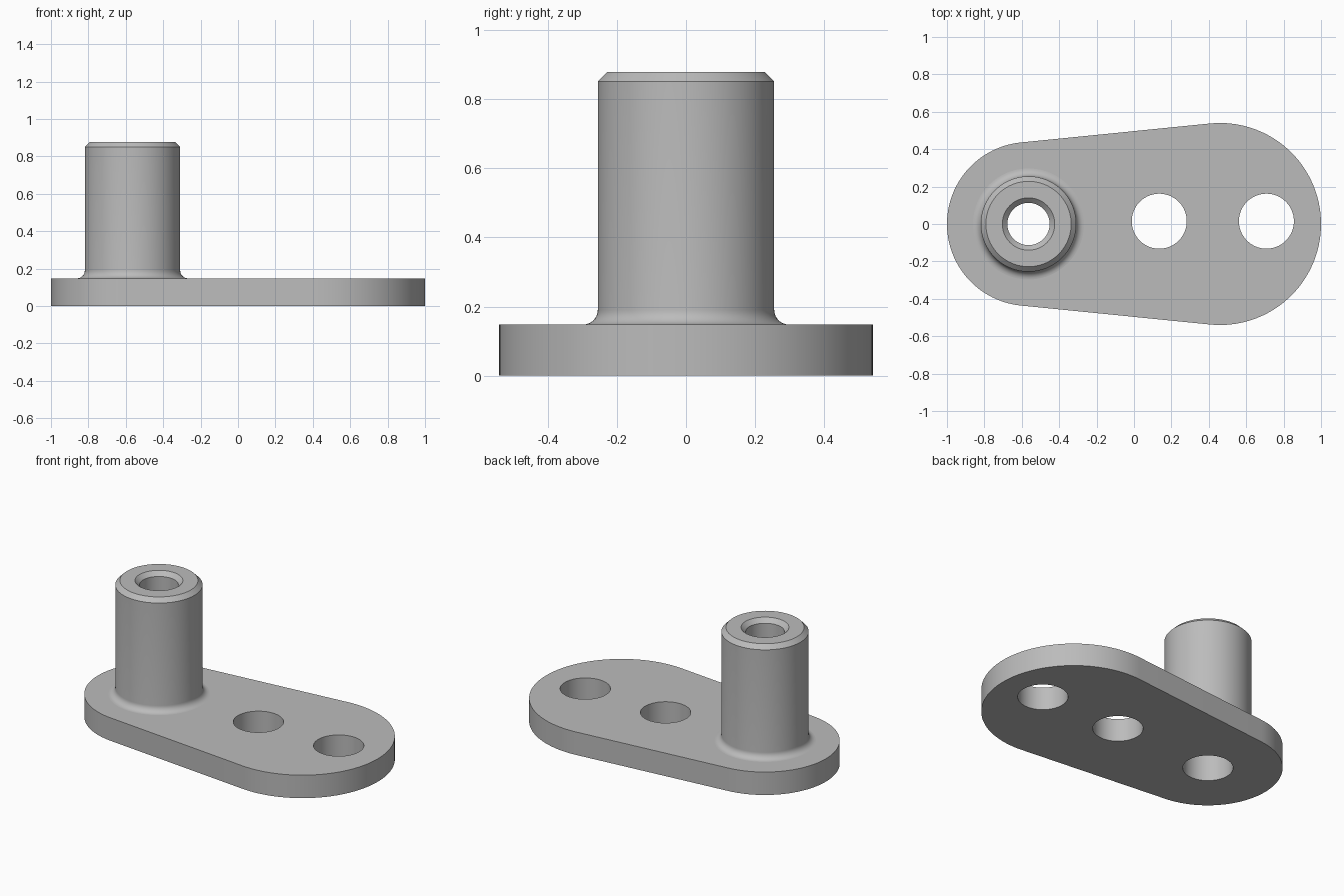
import bpy, bmesh
from math import sin, cos, pi, asin

default = bpy.data.objects.get("Cube")
if default:
    bpy.data.objects.remove(default, do_unlink=True)

SEG = 96
PLATE_TOP = 0.148
POST_X = -0.564
POST_R = 0.255
POST_TOP = 0.878
CHAMFER = 0.027
FILLET = 0.042

metal = bpy.data.materials.new("grey metal")
metal.use_nodes = True
colour = (0.5, 0.5, 0.5, 1)
metal.diffuse_color = colour
metal.node_tree.nodes["Principled BSDF"].inputs["Base Color"].default_value = colour


def make_object(name, bm):
    bmesh.ops.recalc_face_normals(bm, faces=bm.faces)
    mesh = bpy.data.meshes.new(name)
    bm.to_mesh(mesh)
    bm.free()
    mesh.materials.append(metal)
    obj = bpy.data.objects.new(name, mesh)
    bpy.context.collection.objects.link(obj)
    return obj


def turned(name, x, y, profile):
    """Solid of revolution from (radius, z) points, capped at both ends."""
    bm = bmesh.new()
    rings = [[bm.verts.new((x + r * cos(2 * pi * i / SEG), y + r * sin(2 * pi * i / SEG), z))
              for i in range(SEG)] for r, z in profile]
    for a, b in zip(rings, rings[1:]):
        for i in range(SEG):
            j = (i + 1) % SEG
            bm.faces.new((a[i], a[j], b[j], b[i]))
    bm.faces.new(rings[0])
    bm.faces.new(rings[-1])
    return make_object(name, bm)


def combine(target, other, operation):
    mod = target.modifiers.new(other.name, 'BOOLEAN')
    mod.object = other
    mod.operation = operation
    mod.solver = 'EXACT'
    bpy.context.view_layer.objects.active = target
    bpy.ops.object.modifier_apply(modifier=mod.name)
    bpy.data.objects.remove(other, do_unlink=True)


def arc(cx, r, start, end, steps):
    return [(cx + r * cos(start + (end - start) * i / steps),
             r * sin(start + (end - start) * i / steps)) for i in range(steps + 1)]


# Base plate: two end arcs joined by their common tangents
small_r, big_r, big_x = 0.438, 0.54, 0.46
small_x = small_r - 1
tangent = pi / 2 + asin((big_r - small_r) / (big_x - small_x))
outline = arc(big_x, big_r, -tangent, tangent, 64)
outline += arc(small_x, small_r, tangent, 2 * pi - tangent, 56)
bm = bmesh.new()
base = bm.faces.new([bm.verts.new((x, y, 0)) for x, y in outline])
extruded = bmesh.ops.extrude_face_region(bm, geom=[base], use_keep_orig=True)
bmesh.ops.translate(bm, vec=(0, 0, PLATE_TOP),
                    verts=[v for v in extruded["geom"] if isinstance(v, bmesh.types.BMVert)])
bracket = make_object("base_plate_with_post", bm)

# Post with a fillet at its foot and a chamfer at its top
foot = POST_R + FILLET
profile = [(foot, PLATE_TOP / 2)]
for i in range(9):
    a = pi / 2 * i / 8
    profile.append((foot - FILLET * sin(a), PLATE_TOP + FILLET * (1 - cos(a))))
profile += [(POST_R, POST_TOP - CHAMFER), (POST_R - CHAMFER, POST_TOP)]
combine(bracket, turned("post", POST_X, 0, profile), 'UNION')

# Stepped bore with a countersunk mouth
bore, wide_bore, step = 0.113, 0.147, 0.44
combine(bracket, turned("bore_cutter", POST_X, 0, [
    (wide_bore, -0.1), (wide_bore, step), (bore, step), (bore, POST_TOP - CHAMFER),
    (bore + CHAMFER, POST_TOP), (bore + CHAMFER, POST_TOP + 0.1)]), 'DIFFERENCE')

# Two mounting holes
for x in (0.135, 0.708):
    combine(bracket, turned("hole_cutter", x, 0.015, [(0.147, -0.1), (0.147, 0.3)]), 'DIFFERENCE')

# Smooth round walls, flat level faces
bpy.ops.object.select_all(action='DESELECT')
bracket.select_set(True)
bpy.context.view_layer.objects.active = bracket
bpy.ops.object.shade_smooth_by_angle(angle=pi / 6)
for face in bracket.data.polygons:
    if abs(face.normal.z) > 0.999:
        face.use_smooth = False
